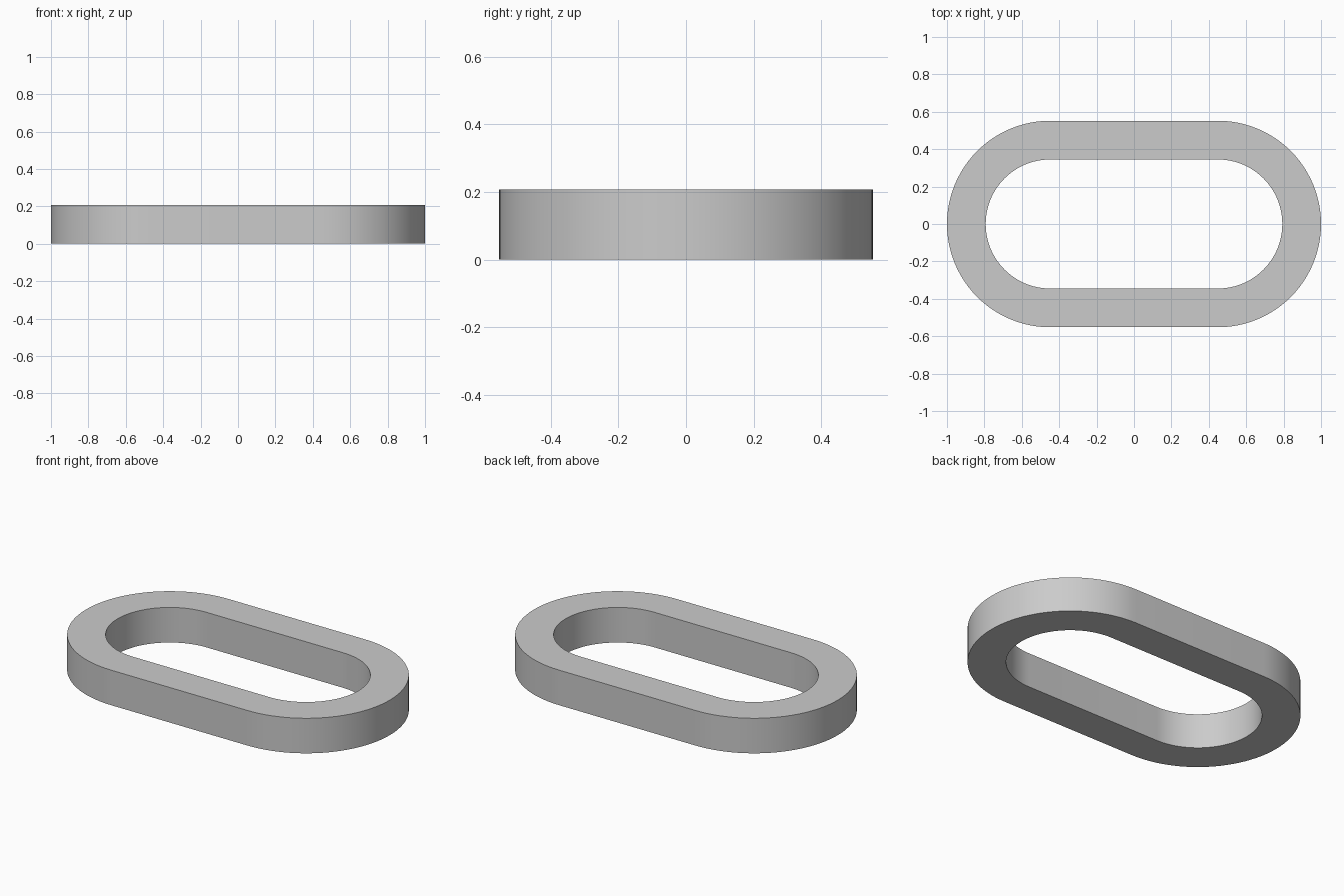
import bpy, bmesh
from math import sin, cos, pi, radians

if "Cube" in bpy.data.objects:
    bpy.data.objects.remove(bpy.data.objects["Cube"])

HALF_STRAIGHT = 0.448
OUTER_R, INNER_R = 0.552, 0.345
HEIGHT = 0.208
STEPS = 48  # segments per half-round end


def stadium(radius):
    """Outline with two straight sides and two half-round ends."""
    pts = []
    for side, start in ((1, -pi / 2), (-1, pi / 2)):
        for i in range(STEPS + 1):
            a = start + pi * i / STEPS
            pts.append((side * HALF_STRAIGHT + radius * cos(a), radius * sin(a)))
    return pts


# Rectangular section swept around the outline
bm = bmesh.new()
section = ((OUTER_R, 0), (OUTER_R, HEIGHT), (INNER_R, HEIGHT), (INNER_R, 0))
loops = [[bm.verts.new((x, y, z)) for x, y in stadium(r)] for r, z in section]
count = len(loops[0])
for k in range(4):
    a, b = loops[k], loops[(k + 1) % 4]
    for i in range(count):
        j = (i + 1) % count
        bm.faces.new((a[i], a[j], b[j], b[i]))
bmesh.ops.recalc_face_normals(bm, faces=bm.faces)

mesh = bpy.data.meshes.new("chain_link")
bm.to_mesh(mesh)
bm.free()
link = bpy.data.objects.new("chain_link", mesh)
bpy.context.collection.objects.link(link)

# Smooth round ends, crisp rims
bpy.context.view_layer.objects.active = link
link.select_set(True)
bpy.ops.object.shade_smooth_by_angle(angle=radians(30))
